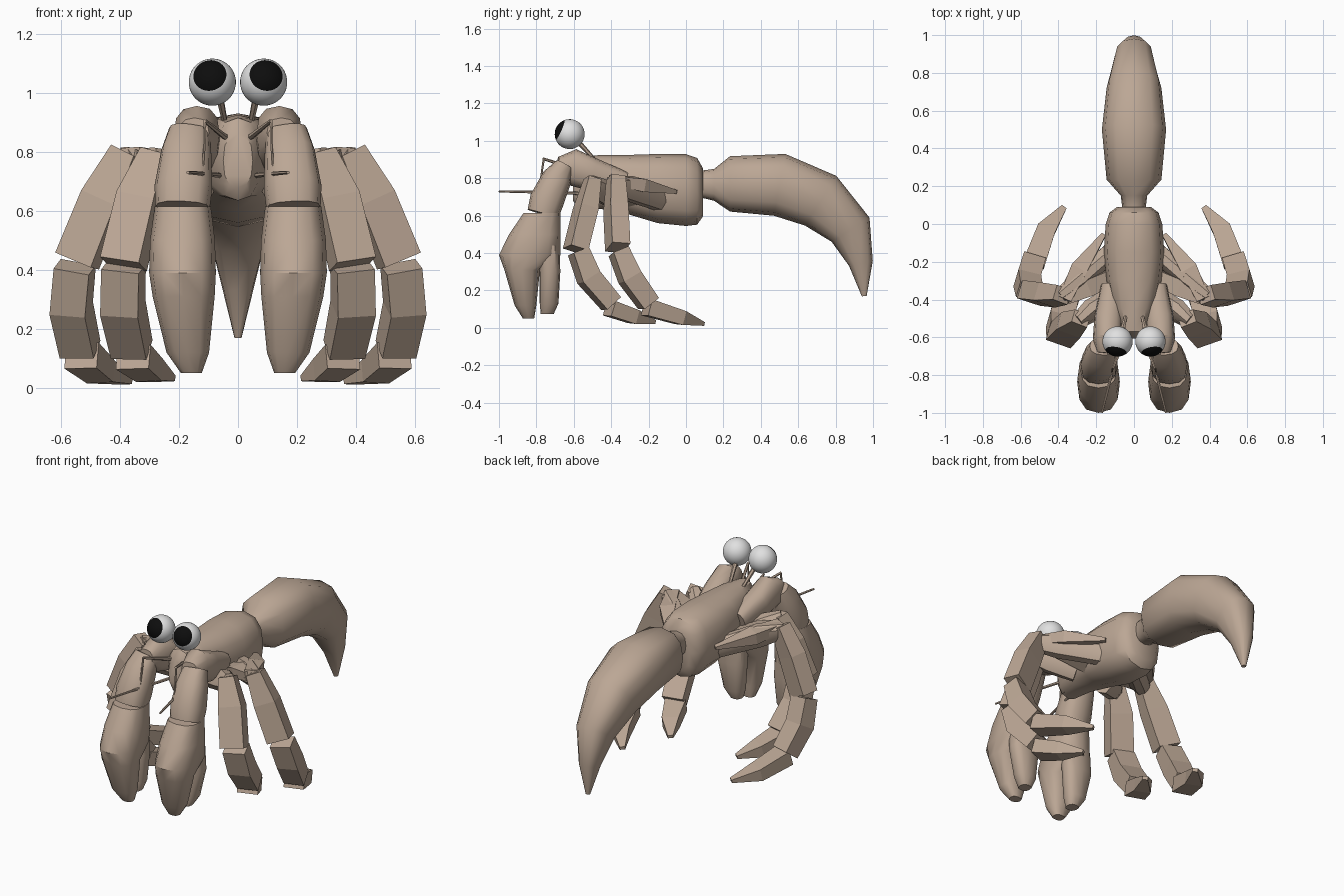
import bpy, bmesh, math
from mathutils import Vector


def material(name, rgb):
    m = bpy.data.materials.new(name)
    m.diffuse_color = (*rgb, 1)
    return m


SHELL = material("sandy shell", (0.50, 0.385, 0.30))
WHITE = material("eye white", (0.75, 0.75, 0.75))
BLACK = material("pupil black", (0.004, 0.004, 0.004))


def finish(bm, name, mats, mirror, angle):
    bmesh.ops.recalc_face_normals(bm, faces=bm.faces)
    me = bpy.data.meshes.new(name)
    bm.to_mesh(me)
    bm.free()
    for m in mats:
        me.materials.append(m)
    ob = bpy.data.objects.new(name, me)
    bpy.context.collection.objects.link(ob)
    if mirror:
        mod = ob.modifiers.new("mirror", 'MIRROR')
        mod.use_mirror_merge = False
    if angle:
        bpy.ops.object.select_all(action='DESELECT')
        ob.select_set(True)
        bpy.context.view_layer.objects.active = ob
        bpy.ops.object.shade_smooth_by_angle(angle=math.radians(angle))
    return ob


def loft(name, rows, side=(1, 0, 0), n=12, power=0.8, axis=None, mirror=True, angle=40):
    """Skin rings along a path; each row is x, y, z, half width, half depth."""
    bm = bmesh.new()
    centres = [Vector(r[:3]) for r in rows]
    rings = []
    for i, r in enumerate(rows):
        t = centres[min(i + 1, len(rows) - 1)] - centres[max(i - 1, 0)]
        t = Vector(axis) if axis else t.normalized()
        u = Vector(side)
        u = (u - t * u.dot(t)).normalized()
        v = t.cross(u)
        ring = []
        for k in range(n):
            a = 2 * math.pi * (k + (0.5 if n == 4 else 0)) / n
            c, s = math.cos(a), math.sin(a)
            if n == 4:
                c, s = math.copysign(1, c), math.copysign(1, s)
            else:
                c = math.copysign(abs(c) ** power, c)
                s = math.copysign(abs(s) ** power, s)
            ring.append(bm.verts.new(centres[i] + u * c * r[3] + v * s * r[4]))
        rings.append(ring)
    for a, b in zip(rings, rings[1:]):
        for k in range(n):
            bm.faces.new((a[k], a[(k + 1) % n], b[(k + 1) % n], b[k]))
    bm.faces.new(rings[0])
    bm.faces.new(rings[-1])
    return finish(bm, name, [SHELL], mirror, angle)


# Carapace and head
loft("carapace", [
    (0, -0.605, 0.77, 0.05, 0.09), (0, -0.57, 0.775, 0.075, 0.14),
    (0, -0.45, 0.78, 0.11, 0.145), (0, -0.30, 0.765, 0.145, 0.16),
    (0, -0.15, 0.745, 0.16, 0.185), (0, 0.0, 0.737, 0.15, 0.192),
    (0, 0.06, 0.73, 0.13, 0.178), (0, 0.09, 0.725, 0.09, 0.13)],
    axis=(0, 1, 0), mirror=False)

# Curled soft abdomen
loft("abdomen", [
    (0, 0.07, 0.77, 0.06, 0.07), (0, 0.15, 0.765, 0.07, 0.085),
    (0, 0.235, 0.77, 0.145, 0.148), (0, 0.50, 0.765, 0.17, 0.168),
    (0, 0.72, 0.68, 0.145, 0.157), (0, 0.88, 0.525, 0.10, 0.12),
    (0, 0.935, 0.345, 0.055, 0.065), (0, 0.953, 0.17, 0.012, 0.013)],
    mirror=False)

# Claw arms
loft("upper_arm", [
    (0.12, -0.33, 0.77, 0.055, 0.065), (0.135, -0.50, 0.82, 0.075, 0.088),
    (0.14, -0.61, 0.86, 0.078, 0.098), (0.148, -0.685, 0.865, 0.05, 0.05)])
loft("forearm", [
    (0.165, -0.65, 0.87, 0.07, 0.05), (0.175, -0.69, 0.80, 0.085, 0.08),
    (0.185, -0.745, 0.68, 0.098, 0.092), (0.188, -0.765, 0.61, 0.092, 0.085)])

# Pincers: palm with fixed finger, and the moving finger behind it
loft("pincer", [
    (0.187, -0.77, 0.615, 0.095, 0.098), (0.188, -0.808, 0.50, 0.11, 0.138),
    (0.188, -0.835, 0.39, 0.113, 0.165), (0.184, -0.876, 0.31, 0.105, 0.095),
    (0.170, -0.858, 0.12, 0.072, 0.058), (0.158, -0.842, 0.05, 0.035, 0.03)],
    axis=(0, 0, -1))
loft("pincer_finger", [
    (0.192, -0.735, 0.44, 0.085, 0.06), (0.192, -0.728, 0.30, 0.09, 0.056),
    (0.18, -0.732, 0.13, 0.062, 0.05), (0.172, -0.742, 0.075, 0.035, 0.035)],
    axis=(0, 0, -1))

# Walking legs: hip, thigh, shin and foot of two pairs
LEGS = {
    "front": [
        [(0.10, -0.38, 0.69, 0.06, 0.05), (0.23, -0.46, 0.74, 0.065, 0.055), (0.30, -0.515, 0.77, 0.05, 0.04)],
        [(0.28, -0.50, 0.795, 0.045, 0.035), (0.335, -0.535, 0.64, 0.068, 0.05), (0.388, -0.59, 0.42, 0.07, 0.05)],
        [(0.388, -0.575, 0.41, 0.066, 0.045), (0.39, -0.52, 0.27, 0.066, 0.055), (0.36, -0.40, 0.13, 0.062, 0.05)],
        [(0.355, -0.41, 0.105, 0.06, 0.042), (0.30, -0.28, 0.06, 0.048, 0.038), (0.225, -0.17, 0.032, 0.015, 0.01)]],
    "rear": [
        [(0.10, -0.13, 0.68, 0.06, 0.05), (0.29, -0.30, 0.745, 0.07, 0.055), (0.39, -0.385, 0.77, 0.05, 0.04)],
        [(0.38, -0.375, 0.80, 0.045, 0.04), (0.46, -0.375, 0.64, 0.065, 0.05), (0.545, -0.365, 0.43, 0.068, 0.05)],
        [(0.553, -0.36, 0.41, 0.062, 0.045), (0.565, -0.30, 0.27, 0.062, 0.055), (0.535, -0.20, 0.13, 0.06, 0.05)],
        [(0.53, -0.21, 0.11, 0.058, 0.045), (0.465, -0.03, 0.055, 0.05, 0.038), (0.37, 0.09, 0.022, 0.015, 0.01)]],
}
for pair, segments in LEGS.items():
    for part, rows in zip(("hip", "thigh", "shin", "foot"), segments):
        if part == "hip":
            loft(f"{pair}_leg_{part}", rows, side=(1, -1, 0), n=8)
        else:
            loft(f"{pair}_leg_{part}", rows, side=(1, 0.3, 0), n=4, angle=0)

# Small folded back legs
loft("folded_leg_hip", [(0.10, -0.27, 0.69, 0.04, 0.04), (0.25, -0.34, 0.76, 0.045, 0.035),
                        (0.36, -0.39, 0.785, 0.035, 0.025)], side=(0, 1, 0), n=4, angle=0)
loft("folded_leg_tip", [(0.365, -0.40, 0.79, 0.035, 0.025), (0.29, -0.24, 0.765, 0.045, 0.035),
                        (0.16, -0.055, 0.728, 0.012, 0.01)], n=4, angle=0)


# Eye stalks and feelers as thin rods
def rod(name, points, r0, r1):
    last = len(points) - 1
    loft(name, [(*p, r0 + (r1 - r0) * i / last, r0 + (r1 - r0) * i / last)
                for i, p in enumerate(points)], side=(0.8, 0.5, 0.3), n=6, power=1)


rod("eye_stalk", [(0.042, -0.48, 0.89), (0.065, -0.58, 1.0)], 0.009, 0.014)
rod("upper_feeler_base", [(0.03, -0.56, 0.84), (0.112, -0.765, 0.905)], 0.011, 0.007)
rod("upper_feeler_whip", [(0.112, -0.76, 0.905), (0.117, -0.785, 0.74)], 0.006, 0.004)
rod("lower_feeler", [(0.06, -0.57, 0.72), (0.12, -0.80, 0.726), (0.17, -1.0, 0.73)], 0.009, 0.006)

# Eyes: the sphere's pole points along the gaze, the cap around it is the pupil
bm = bmesh.new()
bmesh.ops.create_uvsphere(bm, u_segments=32, v_segments=20, radius=0.08)
for f in bm.faces:
    f.material_index = 1 if f.calc_center_median().z > 0.08 * math.cos(math.radians(45)) else 0
gaze = Vector((0.14, -0.87, 0.38)).normalized()
turn = Vector((0, 0, 1)).rotation_difference(gaze)
for v in bm.verts:
    v.co = turn @ v.co + Vector((0.087, -0.622, 1.036))
finish(bm, "eye", [WHITE, BLACK], True, 60)
